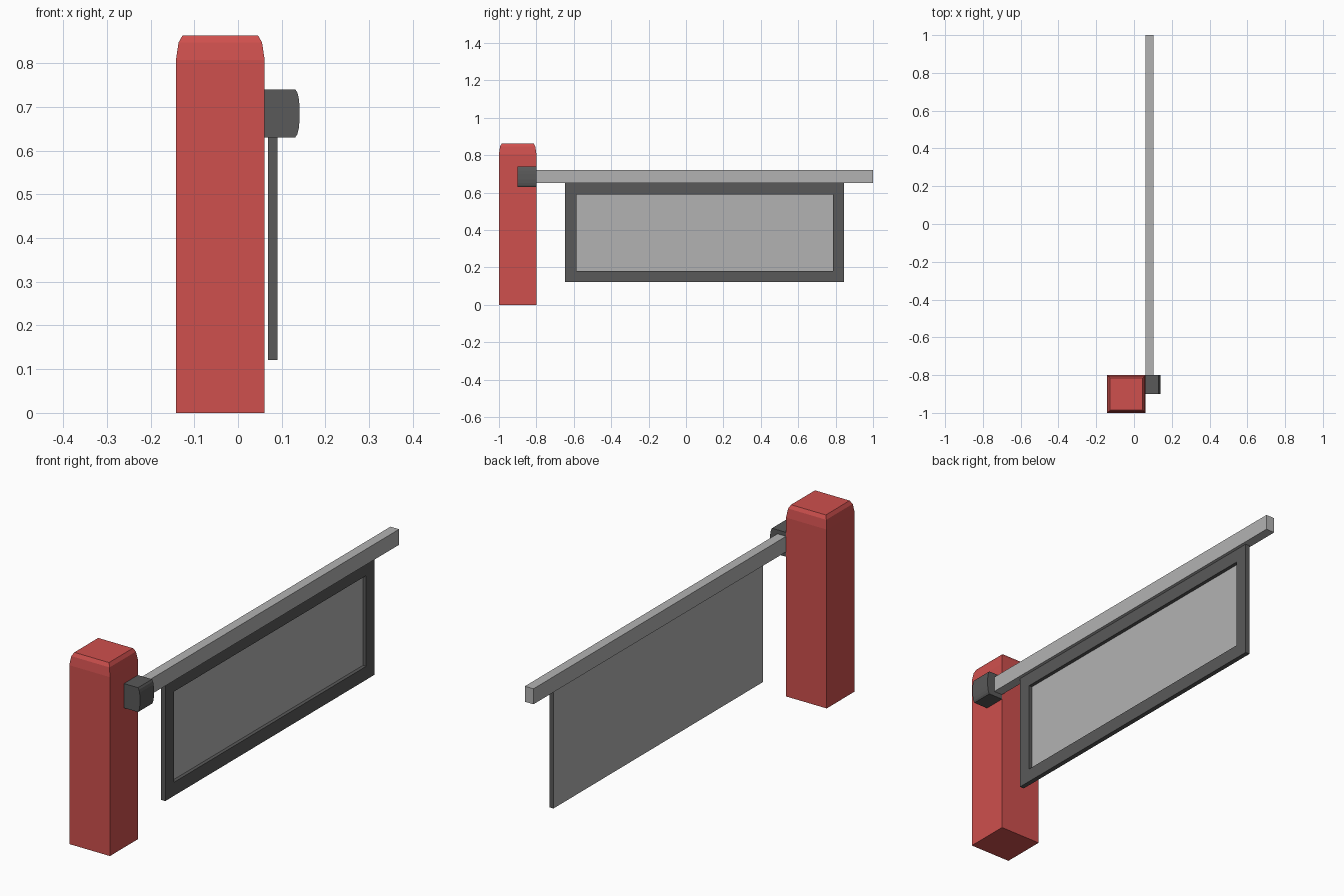
import bpy, bmesh

if "Cube" in bpy.data.objects:
    bpy.data.objects.remove(bpy.data.objects["Cube"])


def material(name, rgb):
    m = bpy.data.materials.new(name)
    m.diffuse_color = (*rgb, 1)
    m.use_nodes = True
    m.node_tree.nodes["Principled BSDF"].inputs["Base Color"].default_value = m.diffuse_color
    return m


RED = material("red_paint", (0.62, 0.08, 0.075))
DARK = material("dark_grey", (0.1, 0.1, 0.1))
LIGHT = material("light_grey", (0.45, 0.45, 0.45))


def finish(bm, name, *mats):
    bmesh.ops.recalc_face_normals(bm, faces=bm.faces)
    me = bpy.data.meshes.new(name)
    bm.to_mesh(me)
    bm.free()
    for m in mats:
        me.materials.append(m)
    ob = bpy.data.objects.new(name, me)
    bpy.context.collection.objects.link(ob)
    return ob


def box(x0, x1, y0, y1, z0, z1):
    bm = bmesh.new()
    bmesh.ops.create_cube(bm, size=1)
    for v in bm.verts:
        v.co.x = x1 if v.co.x > 0 else x0
        v.co.y = y1 if v.co.y > 0 else y0
        v.co.z = z1 if v.co.z > 0 else z0
    bm.normal_update()
    return bm


# Post: square rings with the top stepping inward
bm = bmesh.new()
rings = []
for inset, z in [(0, 0), (0, 0.807), (0.006, 0.847), (0.015, 0.863)]:
    x0, x1, y0, y1 = -0.142 + inset, 0.061 - inset, -1 + inset, -0.8 - inset
    rings.append([bm.verts.new((x, y, z)) for x, y in
                  [(x0, y0), (x1, y0), (x1, y1), (x0, y1)]])
bm.faces.new(rings[0])
bm.faces.new(rings[-1])
for a, b in zip(rings, rings[1:]):
    for i in range(4):
        j = (i + 1) % 4
        bm.faces.new((a[i], a[j], b[j], b[i]))
finish(bm, "post", RED)

# Pivot block: profile with a rounded outer end, extruded along y
half = [(0.061, 0.055), (0.131, 0.055), (0.136, 0.047), (0.139, 0.034), (0.141, 0.015)]
profile = half + [(x, -z) for x, z in reversed(half)]
bm = bmesh.new()
face = bm.faces.new([bm.verts.new((x, -0.9, 0.685 + z)) for x, z in profile])
ext = bmesh.ops.extrude_face_region(bm, geom=[face])["geom"]
bmesh.ops.translate(bm, vec=(0, 0.1, 0),
                    verts=[g for g in ext if isinstance(g, bmesh.types.BMVert)])
finish(bm, "pivot_block", DARK)

# Barrier arm
finish(box(0.061, 0.104, -0.8, 1, 0.652, 0.722), "barrier_arm", LIGHT)

# Hanging panel: dark raised border around a light recess, light back
bm = box(0.069, 0.09, -0.647, 0.846, 0.121, 0.652)
front = next(f for f in bm.faces if f.normal.x > 0.9)
back = next(f for f in bm.faces if f.normal.x < -0.9)
bmesh.ops.inset_region(bm, faces=[front], thickness=0.061, use_even_offset=True)
geom = bmesh.ops.extrude_face_region(bm, geom=[front])["geom"]
inner = next(g for g in geom if isinstance(g, bmesh.types.BMFace))
if front.is_valid:
    bmesh.ops.delete(bm, geom=[front], context='FACES_ONLY')
bmesh.ops.translate(bm, vec=(-0.016, 0, 0), verts=inner.verts)
inner.material_index = back.material_index = 1
finish(bm, "hanging_panel", DARK, LIGHT)
